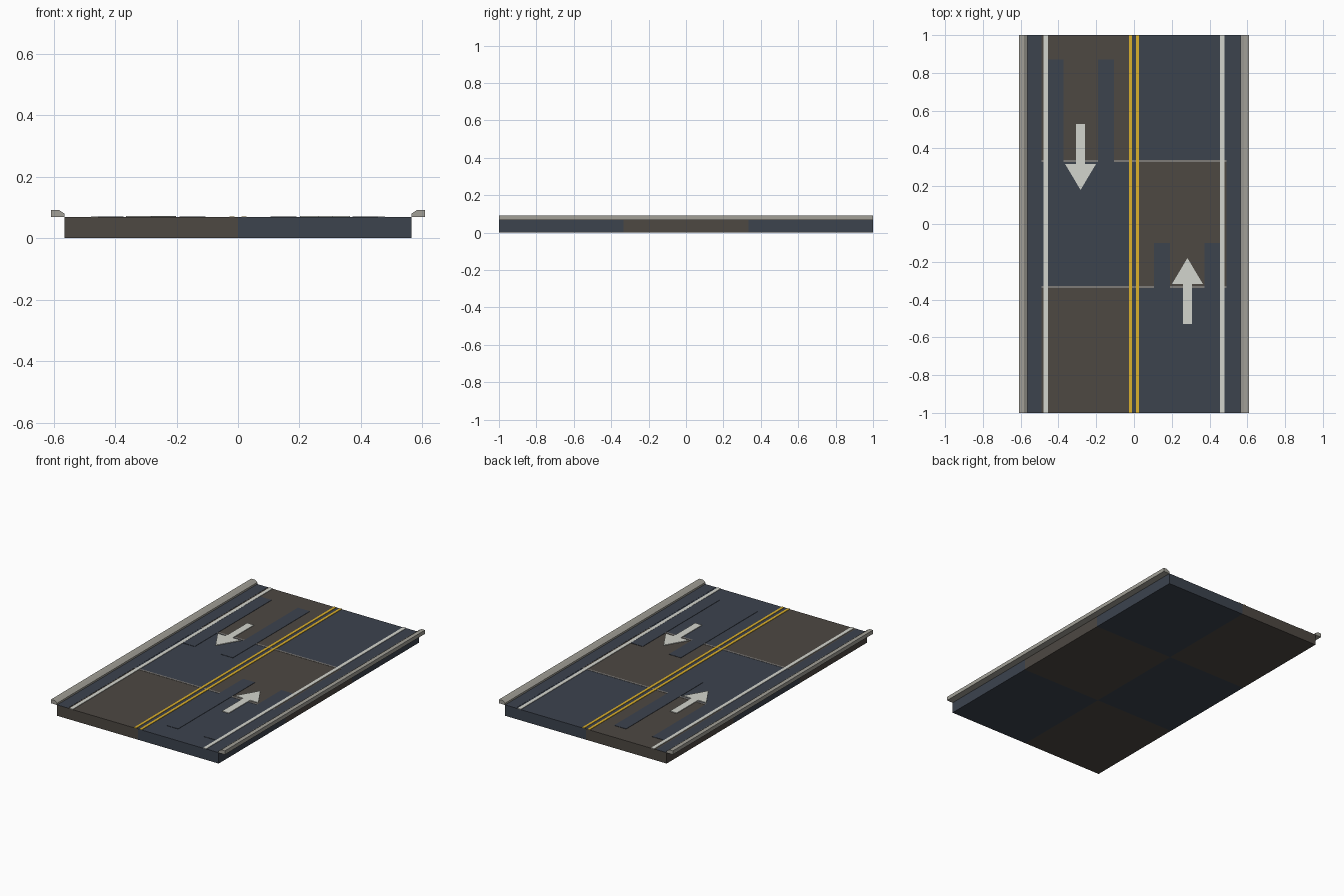
import bpy, bmesh

if "Cube" in bpy.data.objects:
    bpy.data.objects.remove(bpy.data.objects["Cube"])


def material(name, rgb):
    m = bpy.data.materials.new(name)
    m.diffuse_color = (*rgb, 1)
    m.use_nodes = True
    m.node_tree.nodes["Principled BSDF"].inputs["Base Color"].default_value = m.diffuse_color
    return m


BLUE = material("blue_asphalt", (0.045, 0.056, 0.076))
BROWN = material("brown_asphalt", (0.075, 0.065, 0.055))
KERB = material("kerb_stone", (0.36, 0.35, 0.31))
JOINT = material("joint_filler", (0.21, 0.20, 0.19))
WHITE = material("white_paint", (0.65, 0.66, 0.61))
YELLOW = material("yellow_paint", (0.72, 0.44, 0.025))

TOP = 0.068      # road surface height
HALF_W = 0.565   # half road width
ROW = 1 / 3      # slab joint position


def prism(name, outline, direction, mat):
    """Extrude a flat outline into a solid."""
    bm = bmesh.new()
    face = bm.faces.new([bm.verts.new(p) for p in outline])
    out = bmesh.ops.extrude_face_region(bm, geom=[face])
    verts = [v for v in out["geom"] if isinstance(v, bmesh.types.BMVert)]
    bmesh.ops.translate(bm, verts=verts, vec=direction)
    bmesh.ops.recalc_face_normals(bm, faces=bm.faces)
    mesh = bpy.data.meshes.new(name)
    bm.to_mesh(mesh)
    bm.free()
    mesh.materials.append(mat)
    obj = bpy.data.objects.new(name, mesh)
    bpy.context.collection.objects.link(obj)
    return obj


def box(name, x0, x1, y0, y1, z0, z1, mat):
    outline = [(x0, y0, z0), (x1, y0, z0), (x1, y1, z0), (x0, y1, z0)]
    return prism(name, outline, (0, 0, z1 - z0), mat)


# Checkered road slabs
rows = [-1, -ROW, ROW, 1]
for r in range(3):
    for c, (x0, x1) in enumerate([(-HALF_W, 0), (0, HALF_W)]):
        box(f"road_slab_{r}_{c}", x0, x1, rows[r], rows[r + 1], 0, TOP,
            BLUE if (r + c) % 2 else BROWN)

# Dark strip between the centre lines
box("centre_strip", -0.011, 0.011, -1, 1, TOP, TOP + 0.001, BLUE)

# Expansion joints
for i, y in enumerate((-ROW, ROW)):
    box(f"expansion_joint_{i}", -0.49, 0.49, y - 0.006, y + 0.006,
        TOP, TOP + 0.0015, JOINT)

for side, s in (("left", -1), ("right", 1)):
    # Gutter, edge line and centre line
    for name, a, b, h, mat in (("gutter", 0.49, HALF_W, 0.001, BLUE),
                               ("edge_line", 0.456, 0.478, 0.003, WHITE),
                               ("centre_line", 0.011, 0.027, 0.003, YELLOW)):
        box(f"{name}_{side}", *sorted((s * a, s * b)), -1, 1, TOP, TOP + h, mat)

    # Worn wheel tracks
    for i, x in enumerate((0.148, 0.415)):
        box(f"wheel_track_{side}_{i}", *sorted((s * (x - 0.042), s * (x + 0.042))),
            *sorted((-s * 0.1, -s * 0.87)), TOP, TOP + 0.002, BLUE)

    # Lane arrow, pointing along the lane's direction of travel
    arrow = [(0.26, -0.53), (0.307, -0.53), (0.307, -0.318), (0.365, -0.318),
             (0.283, -0.18), (0.201, -0.318), (0.26, -0.318)]
    prism(f"lane_arrow_{side}", [(s * x, s * y, TOP) for x, y in arrow],
          (0, 0, 0.004), WHITE)

    # Kerb with a chamfered inner edge
    profile = [(HALF_W, TOP), (0.608, TOP), (0.608, 0.092), (0.583, 0.092),
               (HALF_W, 0.08)]
    prism(f"kerb_{side}", [(s * x, -1, z) for x, z in profile], (0, 2, 0), KERB)
